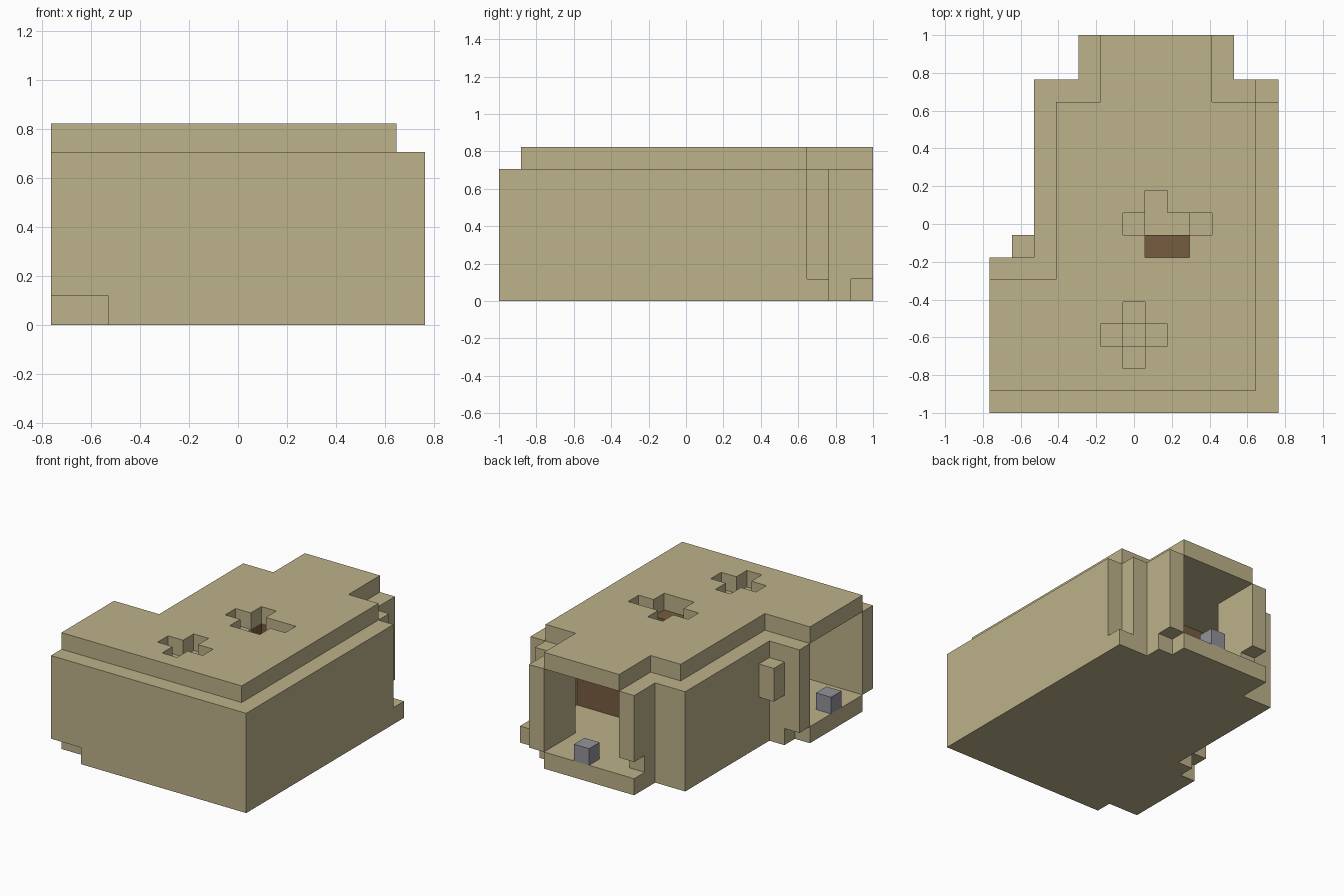
import bpy
import bmesh
from math import radians
from mathutils import Vector

U = 2 / 17                               # one grid block
ORIGIN = Vector((-6.5 * U, -1.0, 0.0))
SIDES = [Vector(s) for s in ((1, 0, 0), (-1, 0, 0), (0, 1, 0),
                             (0, -1, 0), (0, 0, 1), (0, 0, -1))]

if "Cube" in bpy.data.objects:
    bpy.data.objects.remove(bpy.data.objects["Cube"], do_unlink=True)


def material(name, rgb):
    m = bpy.data.materials.new(name)
    m.use_nodes = True
    color = (*rgb, 1.0)
    m.diffuse_color = color
    bsdf = m.node_tree.nodes["Principled BSDF"]
    bsdf.inputs["Base Color"].default_value = color
    bsdf.inputs["Roughness"].default_value = 0.9
    return m


SAND = material("sand", (0.508, 0.445, 0.254))
BROWN = material("brown wood", (0.18, 0.107, 0.05))
GREY = material("grey stone", (0.288, 0.288, 0.328))


def cells(box):
    x0, x1, y0, y1, z0, z1 = box
    return {(x, y, z) for x in range(x0, x1)
            for y in range(y0, y1) for z in range(z0, z1)}


def part(name, mat, boxes, cuts=()):
    """Join block-aligned boxes, remove the cuts and keep the outer skin."""
    solid = set().union(*map(cells, boxes)).difference(*map(cells, cuts))
    bm = bmesh.new()
    for cell in solid:
        middle = Vector(cell) + Vector((0.5, 0.5, 0.5))
        for n in SIDES:
            if tuple(int(c) for c in Vector(cell) + n) in solid:
                continue
            a = Vector((n.y, n.z, n.x)) / 2
            b = n.cross(a)
            corners = (-a - b, a - b, a + b, b - a)
            bm.faces.new([bm.verts.new(ORIGIN + (middle + n / 2 + c) * U)
                          for c in corners])
    bmesh.ops.remove_doubles(bm, verts=bm.verts[:], dist=U / 100)
    bmesh.ops.dissolve_limit(bm, angle_limit=radians(1),
                             verts=bm.verts[:], edges=bm.edges[:])
    mesh = bpy.data.meshes.new(name)
    bm.to_mesh(mesh)
    bm.free()
    mesh.materials.append(mat)
    obj = bpy.data.objects.new(name, mesh)
    bpy.context.collection.objects.link(obj)


# Roof slab with two openings
front_vent = [(5, 8, 3, 4, 6, 7), (6, 7, 2, 5, 6, 7)]
rear_vent = [(6, 10, 8, 9, 6, 7), (7, 9, 7, 8, 6, 7), (7, 8, 9, 10, 6, 7)]
part("roof", SAND,
     [(0, 12, 1, 6, 6, 7), (3, 12, 6, 14, 6, 7), (5, 10, 14, 17, 6, 7)],
     front_vent + rear_vent)

# Floor slab
part("floor", SAND,
     [(2, 13, 0, 1, 0, 1), (0, 13, 1, 6, 0, 1), (1, 13, 6, 7, 0, 1),
      (2, 13, 7, 15, 0, 1), (4, 11, 15, 16, 0, 1), (4, 10, 16, 17, 0, 1)])

# Outer walls, open at the left bay and the rear doorway
part("walls", SAND,
     [(0, 13, 0, 1, 1, 6), (12, 13, 1, 14, 1, 6), (0, 12, 6, 7, 1, 6),
      (2, 3, 7, 15, 1, 6), (3, 5, 14, 15, 1, 6), (10, 12, 14, 15, 1, 6)])

# Porch posts beside the rear doorway
part("porch_posts", SAND,
     [(4, 5, 15, 17, 1, 6), (10, 11, 15, 17, 1, 6)],
     [(4, 5, 16, 17, 1, 2)])

# Small ledge block on the side wall
part("side_block", SAND, [(1, 2, 7, 8, 3, 5)])

# Brown core with the rear shaft
rear_steps = [(6, 7, 8, 9, 5, 6), (9, 10, 8, 9, 5, 6)]
shaft = [(7, 9, 8, 9, 1, 6), (7, 8, 9, 10, 1, 6)]
part("wood_core", BROWN, [(3, 12, 7, 11, 1, 6)], rear_steps + shaft)
part("rear_vent_steps", SAND, rear_steps)

# Steps around the front opening
part("front_vent_steps", SAND,
     [(5, 8, 3, 4, 5, 6), (6, 7, 2, 5, 5, 6)], [(6, 7, 3, 4, 5, 6)])

# Stone blocks at the two entrances
part("side_stone", GREY, [(0, 1, 3, 4, 1, 2)])
part("rear_stone", GREY, [(7, 8, 16, 17, 1, 2)])
